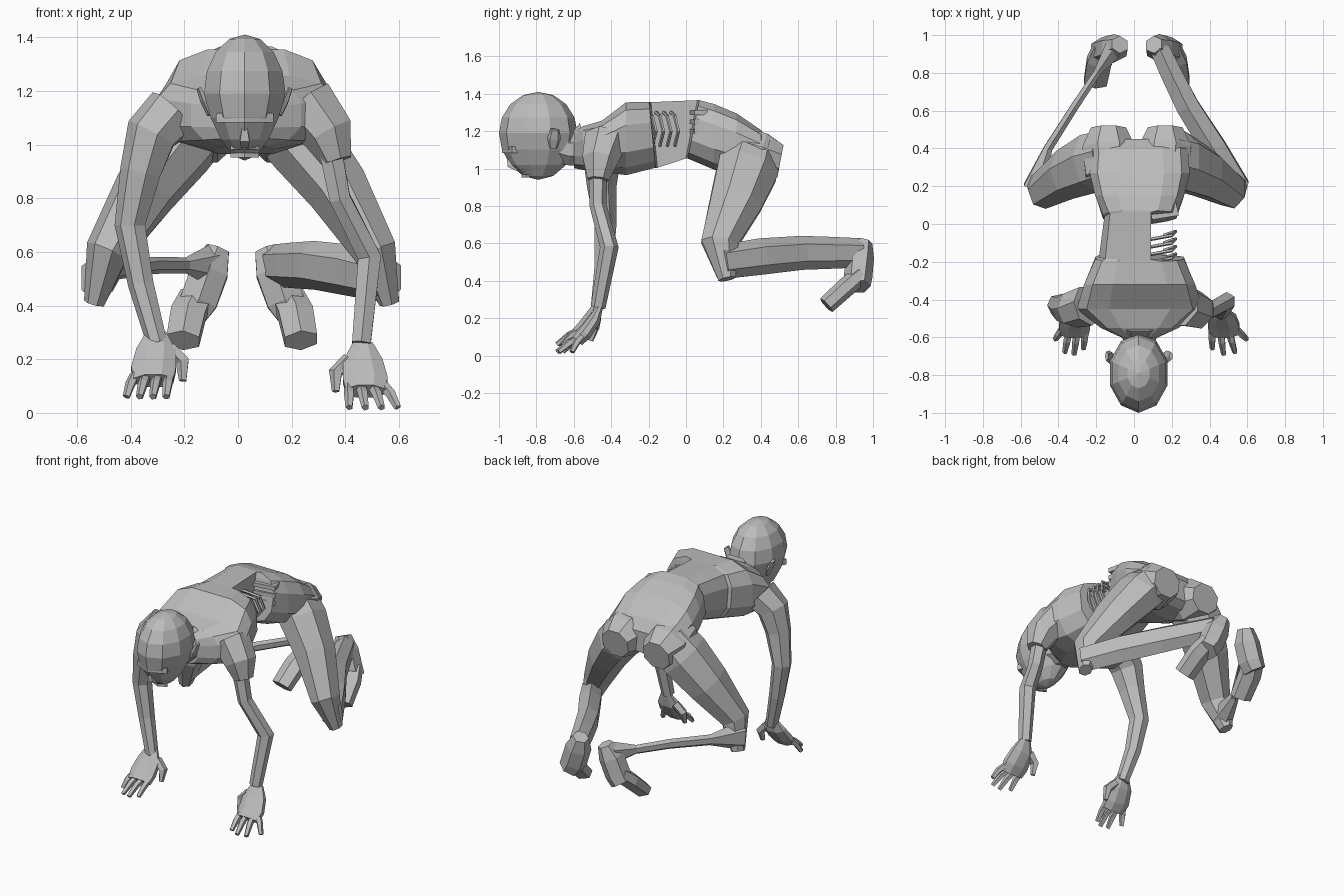
import bpy
import bmesh
from math import sin, cos, pi, copysign
from mathutils import Vector

cube = bpy.data.objects.get("Cube")
if cube:
    bpy.data.objects.remove(cube, do_unlink=True)

colour = (.5, .5, .5, 1)
grey = bpy.data.materials.new("plain grey")
grey.use_nodes = True
grey.diffuse_color = colour
grey.node_tree.nodes["Principled BSDF"].inputs["Base Color"].default_value = colour


def finish(name, bm):
    """Turn a bmesh into a flat shaded grey object."""
    bmesh.ops.recalc_face_normals(bm, faces=bm.faces)
    mesh = bpy.data.meshes.new(name)
    bm.to_mesh(mesh)
    bm.free()
    mesh.materials.append(grey)
    part = bpy.data.objects.new(name, mesh)
    bpy.context.scene.collection.objects.link(part)


def skin(name, rings):
    """Join equal rings of points into a closed mesh."""
    bm = bmesh.new()
    loops = [[bm.verts.new(point) for point in ring] for ring in rings]
    for low, high in zip(loops, loops[1:]):
        for i in range(len(low)):
            bm.faces.new((low[i - 1], low[i], high[i], high[i - 1]))
    bm.faces.new(loops[0])
    bm.faces.new(loops[-1])
    finish(name, bm)


def circle(sides):
    """Cosine and sine of evenly spaced corners."""
    for i in range(sides):
        angle = 2 * pi * (i + .5) / sides
        yield cos(angle), sin(angle)


def limb(name, joints, girths, sides=6, depth=1, across=(1, 0, 0)):
    """Loft through joints; girth is the half width, depth its ratio to thickness."""
    centres = [Vector(joint) for joint in joints]
    rings = []
    for k, (centre, girth) in enumerate(zip(centres, girths)):
        ahead = centres[min(k + 1, len(centres) - 1)]
        along = (ahead - centres[max(k - 1, 0)]).normalized()
        u = Vector(across)
        u = (u - along * u.dot(along)).normalized()
        v = along.cross(u) * depth
        rings.append([centre + girth * (u * c + v * s) for c, s in circle(sides)])
    skin(name, rings)


def mirrored(side, joints):
    """Place joints on the left (side 1) or right (side -1)."""
    return [(.015 + side * x, y, z) for x, y, z in joints]


def section(y, z, wide, high, lean=0, limit=1):
    """One cross-section of the body, broad along the back, cut off at x = limit."""
    ring = []
    for c, s in circle(sides=12):
        x = middle + wide * copysign(abs(c) ** (.55 if s > 0 else .8), c)
        rise = high * copysign(abs(s) ** .75, s)
        ring.append((min(x, limit), y + lean * rise, z + rise))
    return ring


# Torso, cut away between chest and pelvis on the left flank
middle = .03
wound = .09
chest_end, pelvis_start = -.18, .03
skin("torso", [
    section(-.6, 1.1, .1, .1),
    section(-.55, 1.11, .21, .12),
    section(-.45, 1.12, .34, .14),
    section(-.32, 1.16, .3, .2),
    section(chest_end, 1.18, .24, .18, lean=-.1),
    section(chest_end + .01, 1.18, .22, .18, lean=-.1, limit=wound),
    section(pelvis_start, 1.21, .19, .16, lean=.2, limit=wound),
    section(pelvis_start + .01, 1.21, .2, .16, lean=.2),
    section(.15, 1.17, .24, .18),
    section(.27, 1.13, .27, .17),
    section(.4, 1.09, .26, .12),
    section(.45, 1.07, .2, .07),
])

# Buttocks with the cleft between them
for side, label in ((1, "left"), (-1, "right")):
    limb(label + "_buttock", mirrored(side, [(.14, .25, 1.11), (.15, .4, 1.06), (.15, .505, 1.04)]),
         [.14, .15, .1], sides=8, depth=.95)

# Exposed ribs and lower spine pieces in the wound
for n in range(4):
    y = chest_end + .04 * n
    path = [(wound, y - .02, 1.3), (.2, y, 1.28), (.22, y + .02, 1.2), (.16, y, 1.12)]
    limb("rib", path, [.01] * len(path), sides=5, across=(0, 1, 0))
for n in range(3):
    z = 1.2 + .05 * n
    limb("spine_piece", [(wound, .05, z), (.23, .08, z)], [.04, .05],
         sides=4, depth=.4, across=(0, 1, 0))

# Neck
limb("neck", [(middle, -.53, 1.13), (middle, -.62, 1.1), (middle, -.74, 1.14)],
     [.13, .09, .1], sides=8)

# Head: a faceted ball narrowed towards the chin
skull = Vector((middle - .005, -.79, 1.19))
bm = bmesh.new()
bmesh.ops.create_uvsphere(bm, u_segments=10, v_segments=8, radius=1)
for vert in bm.verts:
    drop = max(0, -vert.co.z)
    vert.co.x *= .16 * (1 - .25 * drop)
    vert.co.y *= .21
    vert.co.z *= .22 + .03 * drop
    vert.co += skull
finish("head", bm)

# Face: brow, nose, lips and ears
limb("brow", [skull + Vector((dx, abs(dx) / 2 - .175, -.09)) for dx in (-.1, 0, .1)],
     [.025] * 3, sides=4, across=(0, 1, 0))
limb("nose", [skull + Vector((0, dy, dz)) for dy, dz in ((-.16, -.11), (-.15, -.17), (-.11, -.19))],
     [.01, .025, .02], sides=4)
for reach, z in ((-.1, -.2), (-.08, -.23)):
    limb("lip", [skull + Vector((dx, reach + abs(dx) / 2, z)) for dx in (-.05, 0, .05)],
         [.012] * 3, sides=4, across=(0, 1, 0))
for side, label in ((1, "left"), (-1, "right")):
    lobe = skull + Vector((side * .13, .08, -.08))
    tip = lobe + Vector((side * .04, .01, .1))
    limb(label + "_ear", [lobe, (lobe + tip) / 2, tip], [.01, .015, .01], sides=5, depth=2.5)

# Right arm, and a left arm withered below the shoulder
limb("right_arm", [(-.24, -.43, 1.12), (-.32, -.45, 1.04), (-.36, -.45, .9), (-.4, -.43, .7),
                   (-.36, -.44, .48), (-.3, -.47, .26)],
     [.11, .1, .08, .06, .05, .04], sides=7)
limb("left_shoulder", [(.25, -.43, 1.15), (.34, -.46, 1.04), (.37, -.47, .94)],
     [.12, .1, .06], sides=7)
limb("left_arm", [(.34, -.47, 1), (.38, -.47, .8), (.49, -.41, .58), (.46, -.47, .26)],
     [.05, .045, .05, .04])


def hand(label, side, x, lift, spread):
    """A palm, four fanned fingers and an inward thumb."""
    def at(out, y, z):
        return Vector((x + side * out, y, z + lift))

    limb(label + "_palm", [at(0, -.46, .26), at(0, -.49, .19), at(.01, -.54, .12), at(.01, -.58, .08)],
         [.04, .08, .09, .08], sides=8, depth=.45)
    for n, length in enumerate((.1, .13, .12, .05)):
        root = at(.043 * n - .05, -.56, .1)
        tip = at((.043 * n - .05) * spread + .02, -.56 - length, .02)
        knuckle = (root + tip) / 2 + Vector((0, 0, .01))
        limb(label + "_finger", [root, knuckle, tip], [.02, .02, .014], sides=5)
    limb(label + "_thumb", [at(-.05, -.48, .2), at(-.1, -.49, .15), at(-.1, -.51, .08)],
         [.028, .028, .015], sides=5)


# Hands resting on the ground
hand("left_hand", side=1, x=.465, lift=0, spread=1.4)
hand("right_hand", side=-1, x=-.305, lift=.04, spread=1.15)

# Legs: kneeling thighs, raised feet, and a wasted right shin bowing outwards
for label, side, bulk, bow in (("left", 1, 1, 0), ("right", -1, .35, .06)):
    limb(label + "_thigh", mirrored(side, [(.14, .36, 1.1), (.23, .33, 1), (.36, .27, .83),
                                           (.5, .18, .6), (.55, .22, .41)]),
         [.13, .14, .12, .085, .04], sides=7, depth=1.2)
    limb(label + "_shin", mirrored(side, [(.54, .19, .5), (.41 + bow, .4, .53), (.27 + bow, .62, .55),
                                          (.18 + bow / 2, .8, .55), (.12, .93, .55)]),
         [.07, .075 * bulk, .07 * bulk, .065 * bulk, .06], depth=1.3)
    limb(label + "_heel", mirrored(side, [(.09, .95, .61), (.12, .93, .53), (.16, .92, .42), (.19, .92, .37)]),
         [.05, .08, .08, .07], depth=.95)
    limb(label + "_forefoot", mirrored(side, [(.17, .93, .43), (.2, .86, .37), (.22, .75, .27)]),
         [.07, .075, .07], depth=.7)
